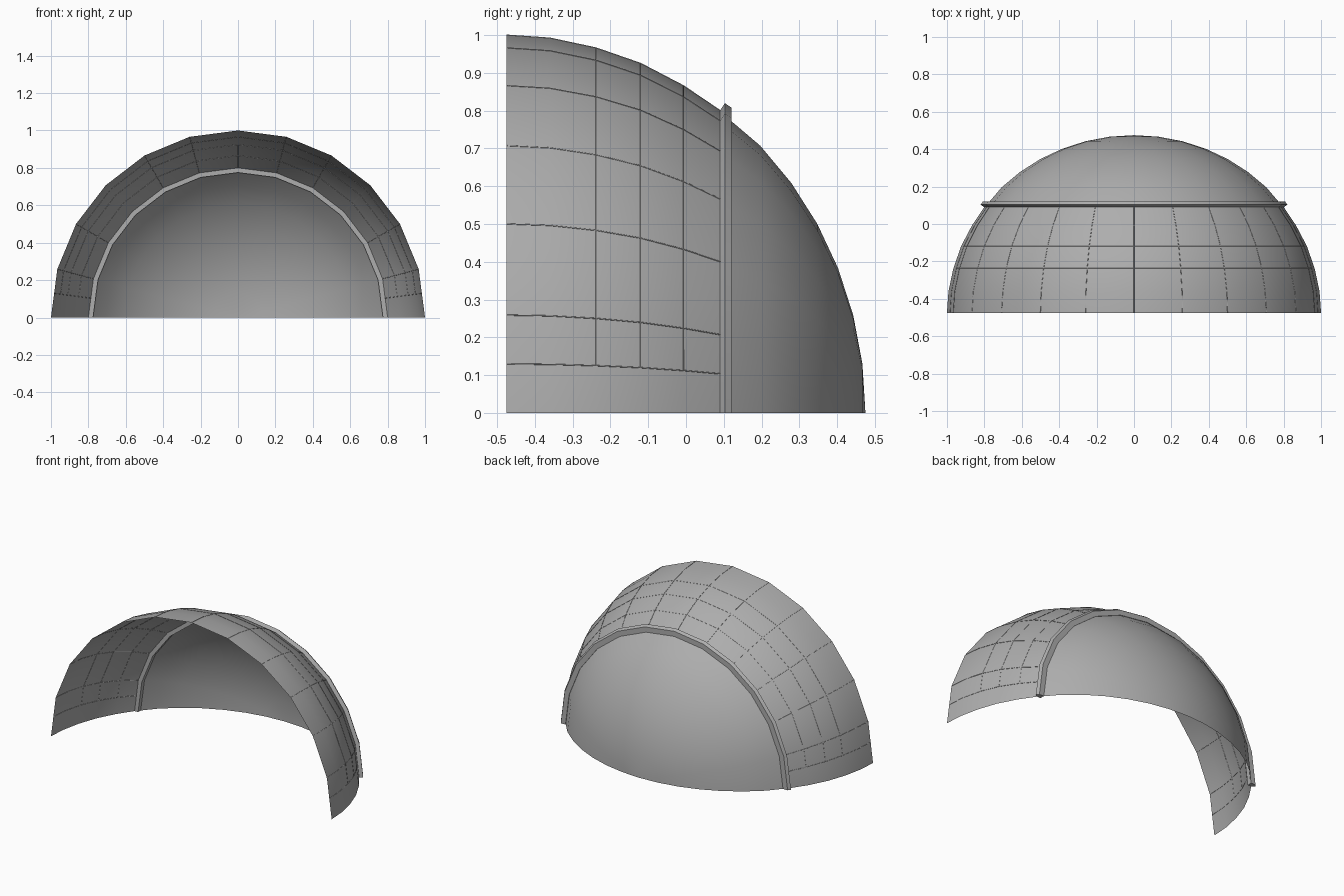
import bpy, bmesh, math

if "Cube" in bpy.data.objects:
    bpy.data.objects.remove(bpy.data.objects["Cube"])

SEG = 12  # sides in the half turn
GREY = bpy.data.materials.new("grey")
GREY.diffuse_color = (0.42, 0.42, 0.42, 1)
GREY.use_nodes = True
GREY.node_tree.nodes["Principled BSDF"].inputs["Base Color"].default_value = GREY.diffuse_color


def ring_point(r, y, i):
    """Point on the 12-sided half turn; a fractional i lies on the flat side."""
    k = min(int(i), SEG - 1)
    a, b = math.pi * k / SEG, math.pi * (k + 1) / SEG
    t = i - k
    return (r * ((1 - t) * math.cos(a) + t * math.cos(b)), y,
            r * ((1 - t) * math.sin(a) + t * math.sin(b)))


def half_turn(name, profile, closed=False, angle=35):
    """Sweep (radius, y) points half way round the y axis, feet on z = 0."""
    bm = bmesh.new()
    rows = [[bm.verts.new(ring_point(r, y, i)) for i in range(SEG + 1)]
            for r, y in profile]
    pairs = list(zip(rows, rows[1:]))
    if closed:
        pairs.append((rows[-1], rows[0]))
    for p, q in pairs:
        for i in range(SEG):
            bm.faces.new((p[i], p[i + 1], q[i + 1], q[i]))
    if closed:  # flat feet of the band
        bm.faces.new([row[0] for row in rows])
        bm.faces.new([row[-1] for row in reversed(rows)])
    bmesh.ops.remove_doubles(bm, verts=bm.verts, dist=0.0005)
    bmesh.ops.recalc_face_normals(bm, faces=bm.faces)
    # open shells: make the normals face outward
    if not closed and sum(f.normal.dot(f.calc_center_median()) for f in bm.faces) < 0:
        bmesh.ops.reverse_faces(bm, faces=bm.faces)
    me = bpy.data.meshes.new(name)
    bm.to_mesh(me)
    bm.free()
    me.materials.append(GREY)
    ob = bpy.data.objects.new(name, me)
    bpy.context.collection.objects.link(ob)
    bpy.ops.object.select_all(action='DESELECT')
    bpy.context.view_layer.objects.active = ob
    ob.select_set(True)
    bpy.ops.object.shade_smooth_by_angle(angle=math.radians(angle))
    return ob


# Panelled front shell, open at the front
shell = [(1.0, -0.475), (0.992, -0.36), (0.966, -0.238),
         (0.925, -0.12), (0.866, -0.007), (0.797, 0.095)]
half_turn("front_shell", shell)

# Rounded rear dome, an ellipsoid in 7.5 degree steps closing at a pole
dome = [(0.785, 0.105)]
for k in range(6, 13):
    a = math.radians(7.5 * k)
    dome.append((math.cos(a), -0.475 + 0.95 * math.sin(a)))
half_turn("rear_dome", dome)

# Raised band over the joint
half_turn("joint_band", [(0.775, 0.09), (0.80, 0.09), (0.82, 0.103),
                         (0.808, 0.12), (0.775, 0.12)], closed=True, angle=25)

# Hair-thin panel seams on the front shell, stopping half a side above the base
steps = [0.5] + list(range(1, SEG)) + [SEG - 0.5]
lines = [[ring_point(r, y, i) for r, y in shell] for i in steps]
lines += [[ring_point(r, y, i) for i in steps] for r, y in shell[2:5]]
cu = bpy.data.curves.new("panel_seams", 'CURVE')
cu.dimensions = '3D'
cu.bevel_depth = 0.0015
cu.bevel_resolution = 0
for pts in lines:
    sp = cu.splines.new('POLY')
    sp.points.add(len(pts) - 1)
    for p, co in zip(sp.points, pts):
        p.co = (*co, 1)
cu.materials.append(GREY)
bpy.context.collection.objects.link(bpy.data.objects.new("panel_seams", cu))
